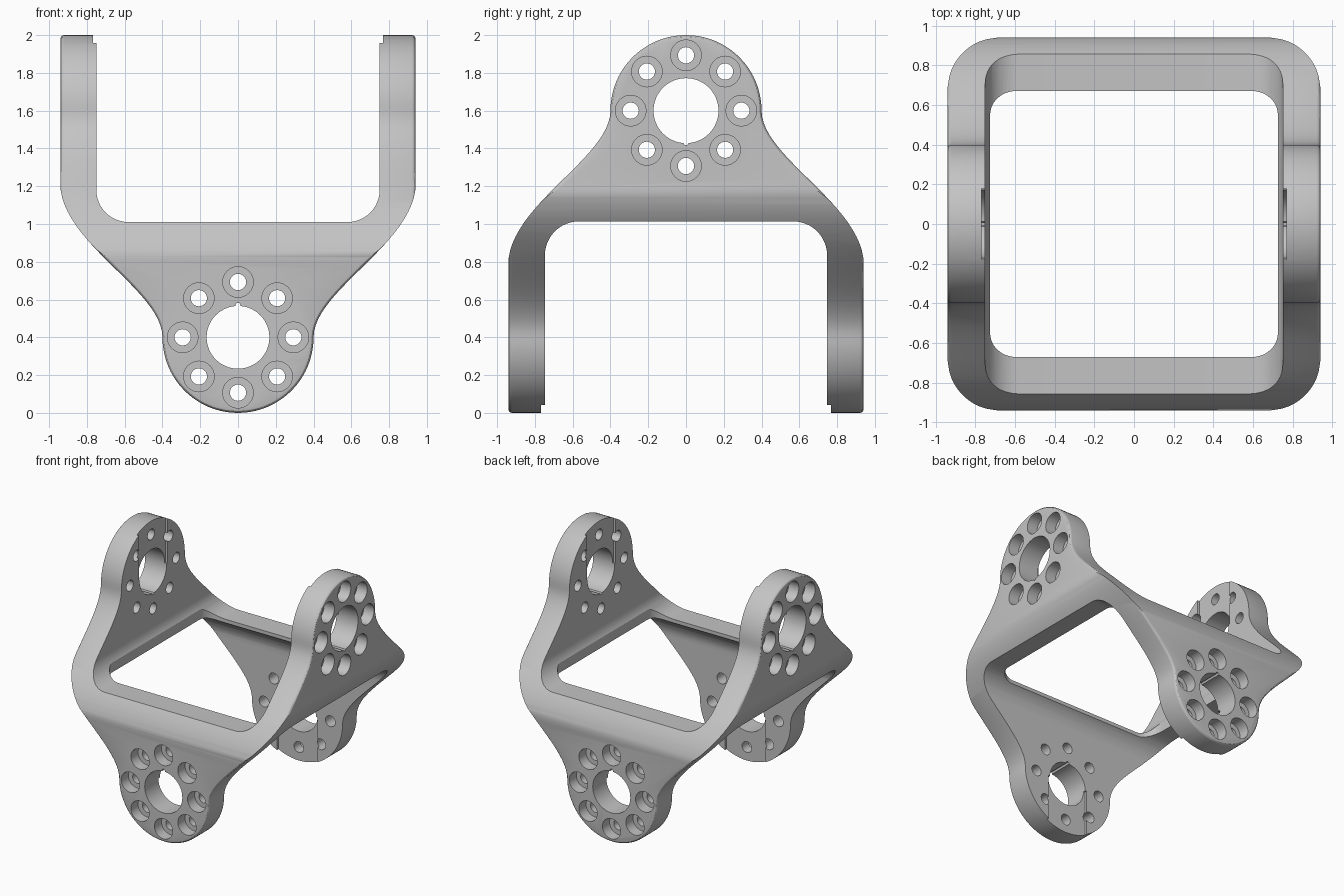
import bpy, bmesh
from math import sin, cos, pi, radians
from mathutils import Matrix, Vector

cube = bpy.data.objects.get("Cube")
if cube:
    bpy.data.objects.remove(cube)

HALF = 0.94        # half width of the frame
PIVOT = 0.4        # pivot height and lug radius
BOLT_RING = 0.293
SIDE = Matrix(((0, 1, 0, 0), (1, 0, 0, 0), (0, 0, -1, 2), (0, 0, 0, 1)))  # front layout -> side layout
UPRIGHT = Matrix.Rotation(radians(90), 4, "X")                           # outline plane -> ground plane


def arc(cx, cz, r, a0, a1, n):
    return [(cx + r * cos(radians(a0 + (a1 - a0) * i / n)),
             cz + r * sin(radians(a0 + (a1 - a0) * i / n))) for i in range(n + 1)]


def circle(cx, cz, r, n=32):
    return arc(cx, cz, r, 0, 360, n)[:-1]


def rounded_rect(hx, z0, z1, r, n=12):
    return (arc(hx - r, z1 - r, r, 0, 90, n) + arc(r - hx, z1 - r, r, 90, 180, n)
            + arc(r - hx, z0 + r, r, 180, 270, n) + arc(hx - r, z0 + r, r, 270, 360, n))


def inset(outline, d):
    result = []
    for i, p in enumerate(outline):
        t = Vector(outline[(i + 1) % len(outline)]) - Vector(outline[i - 1])
        t.normalize()
        result.append((p[0] - t.y * d, p[1] + t.x * d))
    return result


def loft(bm, sections, matrix):
    """Skin a list of (outline, y) sections and cap the ends."""
    rings = [[bm.verts.new(matrix @ Vector((x, y, z))) for x, z in o] for o, y in sections]
    for a, b in zip(rings, rings[1:]):
        for i in range(len(a)):
            j = (i + 1) % len(a)
            bm.faces.new((a[i], a[j], b[j], b[i]))
    bm.faces.new(rings[0])
    bm.faces.new(rings[-1])


def solid(name, lofts):
    bm = bmesh.new()
    for sections, matrix in lofts:
        loft(bm, sections, matrix)
    bmesh.ops.recalc_face_normals(bm, faces=bm.faces)
    mesh = bpy.data.meshes.new(name)
    bm.to_mesh(mesh)
    bm.free()
    ob = bpy.data.objects.new(name, mesh)
    bpy.context.collection.objects.link(ob)
    return ob


def through(outline, half=1.1):
    return [(outline, -half), (outline, half)]


# Outer block with rounded vertical corners
frame = solid("gimbal_frame", [(through(rounded_rect(HALF, -HALF, HALF, 0.23, 16)),
                                Matrix.Translation((0, 0, 1)) @ UPRIGHT)])
bpy.context.view_layer.objects.active = frame
frame.select_set(True)


def carve(name, lofts, operation="DIFFERENCE"):
    cutter = solid(name, lofts)
    cutter.hide_render = True
    mod = frame.modifiers.new(name, "BOOLEAN")
    mod.operation = operation
    mod.solver = "EXACT"
    mod.object = cutter
    bpy.ops.object.modifier_apply(modifier=name)
    mesh = cutter.data
    bpy.data.objects.remove(cutter)
    bpy.data.meshes.remove(mesh)


# Bell shaped lug silhouette: round tip flaring out to the full width
ctrl = [Vector(p) for p in ((PIVOT, PIVOT), (PIVOT, 0.65), (0.942, 0.9), (0.942, 1.22))]
flare = []
for i in range(1, 25):
    t = i / 24
    p = (ctrl[0] * (1 - t) ** 3 + ctrl[1] * 3 * t * (1 - t) ** 2
         + ctrl[2] * 3 * t * t * (1 - t) + ctrl[3] * t ** 3)
    flare.append((p.x, p.y))
right = flare + [(0.99, 1.3), (0.99, 2.2)]
bell = arc(0, PIVOT, PIVOT, 180, 360, 40) + right + [(-x, z) for x, z in reversed(right)]

# Its outer rim is softened with a small rounded edge
rim = [(inset(bell, 0.02 * (1 - sin(a))), HALF + 0.0005 - 0.02 * (1 - cos(a)))
       for a in (0, pi / 6, pi / 3, pi / 2)]
bell_sections = [(o, -y) for o, y in rim] + rim[::-1]
carve("front_silhouette", [(bell_sections, Matrix())], "INTERSECT")
carve("side_silhouette", [(bell_sections, SIDE)], "INTERSECT")

# U shaped openings between the lugs, and the square window down the middle
carve("front_opening", [(through(rounded_rect(0.75, 1.01, 2.6, 0.17)), Matrix())])
carve("side_opening", [(through(rounded_rect(0.747, 0.986, 2.6, 0.18)), SIDE)])
window = [(x, z * 0.67 / 0.725) for x, z in rounded_rect(0.725, -0.725, 0.725, 0.13)]
carve("window", [(through(window), Matrix.Translation((0, 0, 1)) @ UPRIGHT)])

# Shallow slots on the inner lug faces, from the pivot to the tip
slot = [(-0.18, -0.1), (0.18, -0.1), (0.18, PIVOT), (-0.18, PIVOT)]
carve("inner_slots", [(through(slot, 0.768), m) for m in (Matrix(), SIDE)])

# Pivot bores with a tiny index notch
carve("pivot_bores", [(through(circle(0, PIVOT, r, 64)), m)
                      for r, m in ((0.166, Matrix()), (0.172, SIDE))])
carve("index_notches", [(through(circle(0, PIVOT + 0.17, 0.013, 12)), m) for m in (Matrix(), SIDE)])

# Ring of eight counterbored bolt holes on every lug
holes, bores = [], []
for m in (Matrix(), SIDE):
    for k in range(8):
        cx, cz = BOLT_RING * cos(k * pi / 4), PIVOT + BOLT_RING * sin(k * pi / 4)
        holes.append((through(circle(cx, cz, 0.043, 24)), m))
        for s in (-1, 1):
            bores.append(([(circle(cx, cz, 0.081), s * 0.85), (circle(cx, cz, 0.081), s * 1.1)], m))
carve("bolt_holes", holes)
carve("counterbores", bores)

# Single grey finish
grey = bpy.data.materials.new("plain_grey")
grey.use_nodes = True
colour = (0.55, 0.55, 0.55, 1)
grey.diffuse_color = colour
grey.node_tree.nodes["Principled BSDF"].inputs["Base Color"].default_value = colour
frame.data.materials.clear()
frame.data.materials.append(grey)
for poly in frame.data.polygons:
    poly.material_index = 0
bpy.ops.object.shade_smooth_by_angle(angle=radians(30))
